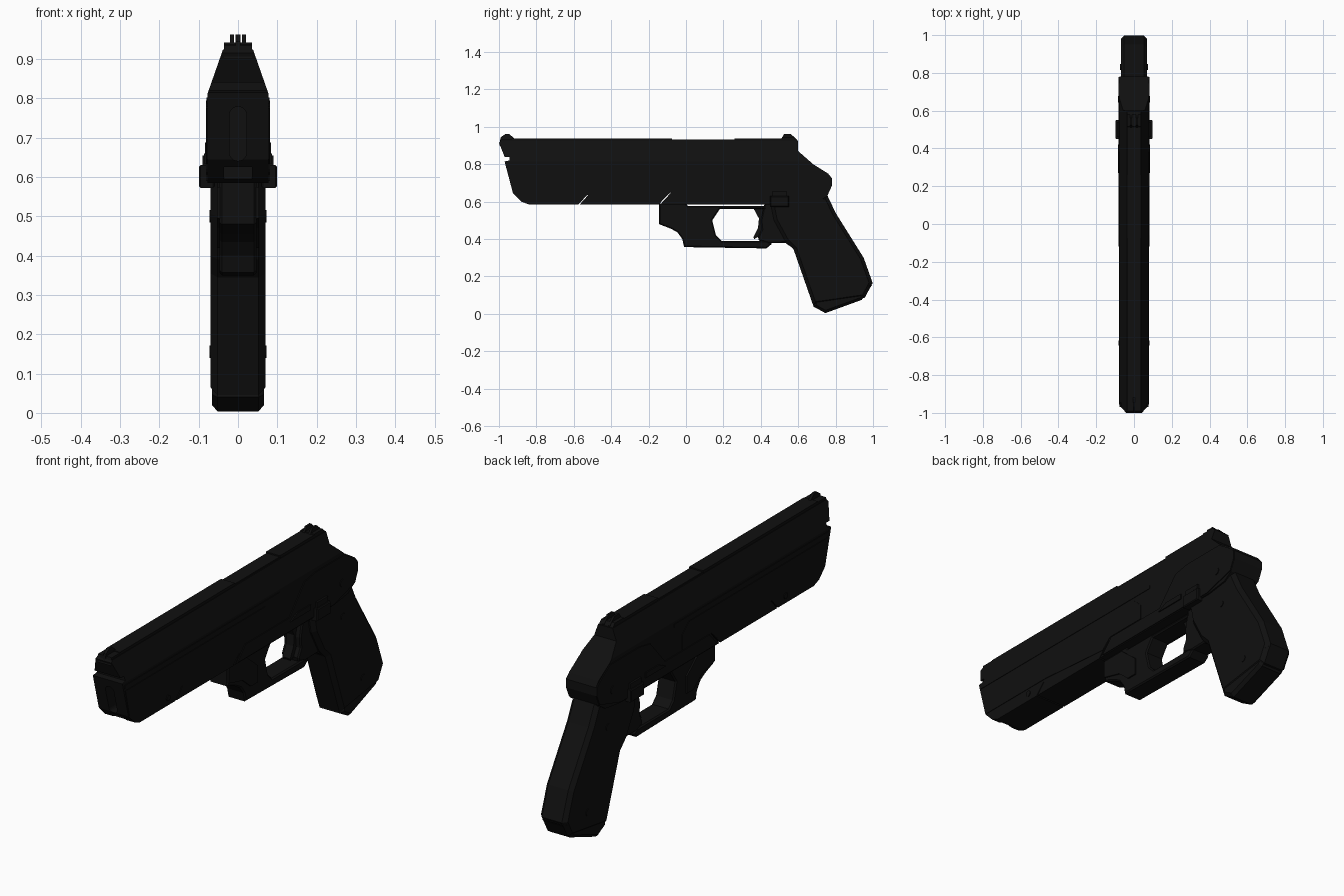
import bpy, bmesh, math
from mathutils import Vector

black = bpy.data.materials.new("gun_black")
black.diffuse_color = (0.005, 0.005, 0.005, 1)


def finish(bm, name):
    bmesh.ops.recalc_face_normals(bm, faces=bm.faces)
    mesh = bpy.data.meshes.new(name)
    bm.to_mesh(mesh)
    bm.free()
    mesh.materials.append(black)
    ob = bpy.data.objects.new(name, mesh)
    bpy.context.collection.objects.link(ob)
    return ob


def prism(name, profile, x0, x1, bevel=0.0, taper=False):
    """Extrude a (y, z) side profile from x0 to x1, optionally chamfered or sloped at the top."""
    bm = bmesh.new()
    face = bm.faces.new([bm.verts.new((x0, y, z)) for y, z in profile])
    ext = bmesh.ops.extrude_face_region(bm, geom=[face], use_keep_orig=True)
    for v in ext["geom"]:
        if isinstance(v, bmesh.types.BMVert):
            v.co.x = x1
    bmesh.ops.recalc_face_normals(bm, faces=bm.faces)
    if bevel:
        rim = [e for e in bm.edges if abs(e.verts[0].co.x - e.verts[1].co.x) < 1e-5]
        bmesh.ops.bevel(bm, geom=rim, offset=bevel, segments=1, affect='EDGES', clamp_overlap=True)
    if taper:
        bmesh.ops.triangulate(bm, faces=bm.faces)
        for s in (-1, 1):
            cut = bmesh.ops.bisect_plane(
                bm, geom=bm.verts[:] + bm.edges[:] + bm.faces[:], clear_outer=True,
                plane_co=Vector((s * 0.08, 0, 0.805)), plane_no=Vector((s * 0.12, 0, 0.042)))
            edges = [e for e in cut["geom_cut"] if isinstance(e, bmesh.types.BMEdge)]
            bmesh.ops.holes_fill(bm, edges=edges, sides=0)
            bmesh.ops.triangulate(bm, faces=bm.faces)
    return finish(bm, name)


def sym(name, profile, half, **kw):
    return prism(name, profile, -half, half, **kw)


def pair(name, profile, inner, outer, **kw):
    for side, s in (("left", -1), ("right", 1)):
        prism(f"{name}_{side}", profile, s * inner, s * outer, **kw)


def box(y0, y1, z0, z1):
    return [(y0, z0), (y1, z0), (y1, z1), (y0, z1)]


def disc(y, z, r, n=12):
    return [(y + r * math.cos(2 * math.pi * i / n), z + r * math.sin(2 * math.pi * i / n)) for i in range(n)]


# Slide and frame body, with slanted slits along the underside
body = sym("slide_body", [
    (-0.945, 0.84), (-0.97, 0.84), (-1.0, 0.915), (-0.99, 0.925), (0.6, 0.925), (0.6, 0.87),
    (0.68, 0.80), (0.76, 0.75), (0.78, 0.725), (0.78, 0.685), (0.755, 0.63), (0.71, 0.60),
    (0.60, 0.585), (-0.138, 0.585), (-0.078, 0.65), (-0.084, 0.65), (-0.146, 0.585),
    (-0.568, 0.585), (-0.523, 0.635), (-0.528, 0.635), (-0.576, 0.585),
    (-0.84, 0.585), (-0.88, 0.60), (-0.925, 0.645), (-0.97, 0.815), (-0.945, 0.82)],
    0.077, taper=True)

# Muzzle recess and slot under the muzzle, cut from the body
bm = bmesh.new()
rim = []
for i in range(24):
    a = 2 * math.pi * i / 24
    rim.append((0.022 * math.cos(a), 0.71 + 0.047 * math.copysign(1, math.sin(a)) + 0.022 * math.sin(a)))
for pts, y0, y1 in ((rim, -1.1, -0.82),
                    ([(-0.035, 0.5), (0.035, 0.5), (0.035, 0.625), (-0.035, 0.625)], -1.1, -0.865)):
    f = bm.faces.new([bm.verts.new((x, y0, z)) for x, z in pts])
    ext = bmesh.ops.extrude_face_region(bm, geom=[f], use_keep_orig=True)
    for v in ext["geom"]:
        if isinstance(v, bmesh.types.BMVert):
            v.co.y = y1
cutter = finish(bm, "muzzle_cutter")
cutter.hide_render = True
cutter.hide_viewport = True
mod = body.modifiers.new("muzzle", 'BOOLEAN')
mod.operation = 'DIFFERENCE'
mod.solver = 'EXACT'
mod.object = cutter

# Top rib and its raised ends
sym("top_rib_front", box(-0.93, -0.075, 0.90, 0.938), 0.036)
sym("top_rib_middle", box(-0.075, 0.26, 0.90, 0.932), 0.034)
sym("top_rib_rear", box(0.26, 0.56, 0.90, 0.938), 0.036)

# Sights: one centre blade in front, two blades behind
sym("front_sight", [(-0.998, 0.91), (-0.99, 0.945), (-0.965, 0.962), (-0.945, 0.962),
                    (-0.91, 0.93), (-0.91, 0.91)], 0.006)
sym("front_sight_base", [(-0.998, 0.90), (-0.99, 0.935), (-0.91, 0.935), (-0.91, 0.90)], 0.036)
pair("rear_sight", [(0.505, 0.93), (0.525, 0.962), (0.56, 0.962), (0.595, 0.93), (0.6, 0.88), (0.52, 0.88)],
     0.01, 0.02)
sym("rear_sight_base", [(0.505, 0.91), (0.515, 0.942), (0.58, 0.942), (0.6, 0.92), (0.6, 0.89)], 0.036)

# Side plates on the slide and frame
pair("slide_side_plate", [(-0.95, 0.775), (0.09, 0.775), (0.14, 0.73), (0.14, 0.66), (-0.07, 0.66),
                          (-0.12, 0.615), (-0.51, 0.645), (-0.92, 0.645)], 0.07, 0.0795)
pair("frame_side_plate", [(-0.12, 0.59), (0.60, 0.59), (0.755, 0.635), (0.778, 0.685), (0.778, 0.725),
                          (0.74, 0.755), (0.68, 0.795), (0.46, 0.795), (0.38, 0.78), (0.27, 0.655), (-0.06, 0.655)],
     0.07, 0.081)
pair("slide_rail", box(-0.955, 0.2, 0.787, 0.802), 0.07, 0.0795)

# Safety levers with stepped thumb pads
pair("safety_pad", box(0.45, 0.55, 0.572, 0.63), 0.06, 0.099, bevel=0.004)
pair("safety_step", box(0.46, 0.54, 0.62, 0.655), 0.06, 0.09)
pair("slide_catch", [(0.27, 0.635), (0.42, 0.635), (0.42, 0.66), (0.32, 0.66)], 0.07, 0.086)
pair("frame_pin", disc(0.66, 0.67, 0.018), 0.07, 0.084)
pair("front_pin", disc(-0.63, 0.62, 0.014), 0.07, 0.081)

# Trigger guard: open loop in front, closed by the rear block
sym("trigger_guard", [
    (-0.145, 0.59), (0.0, 0.59), (0.01, 0.577), (0.43, 0.577), (0.43, 0.56), (0.18, 0.56),
    (0.14, 0.50), (0.16, 0.42), (0.19, 0.39), (0.43, 0.39), (0.46, 0.375), (0.43, 0.35),
    (-0.01, 0.357), (-0.02, 0.40), (-0.045, 0.435), (-0.08, 0.455), (-0.145, 0.48)], 0.047, bevel=0.006)
sym("guard_rear_block", [
    (0.42, 0.59), (0.64, 0.61), (0.64, 0.32), (0.58, 0.345), (0.53, 0.38), (0.44, 0.378),
    (0.39, 0.392), (0.385, 0.41), (0.405, 0.45), (0.40, 0.50)], 0.045, bevel=0.006)
pair("guard_side_panel", [(-0.14, 0.575), (-0.02, 0.575), (0.07, 0.50), (0.07, 0.42), (0.02, 0.42),
                          (-0.04, 0.47), (-0.14, 0.495)], 0.04, 0.054)
sym("trigger", [(0.355, 0.575), (0.39, 0.51), (0.385, 0.46), (0.36, 0.41), (0.365, 0.40),
                (0.40, 0.42), (0.43, 0.50), (0.43, 0.575)], 0.02)

# Angled grip with chamfered rim, butt plate and screws
sym("grip", [(0.45, 0.60), (0.755, 0.635), (0.80, 0.54), (0.95, 0.30), (0.998, 0.165), (0.955, 0.085),
             (0.68, 0.045), (0.575, 0.345), (0.53, 0.39), (0.47, 0.50)], 0.07, bevel=0.018)
sym("butt_plate", [(0.69, 0.08), (0.68, 0.04), (0.745, 0.004), (0.94, 0.075), (0.995, 0.155), (0.95, 0.17)],
    0.066, bevel=0.014)
pair("grip_screw_upper", disc(0.68, 0.50, 0.016), 0.06, 0.073)
pair("grip_screw_lower", disc(0.83, 0.155, 0.016), 0.06, 0.073)
